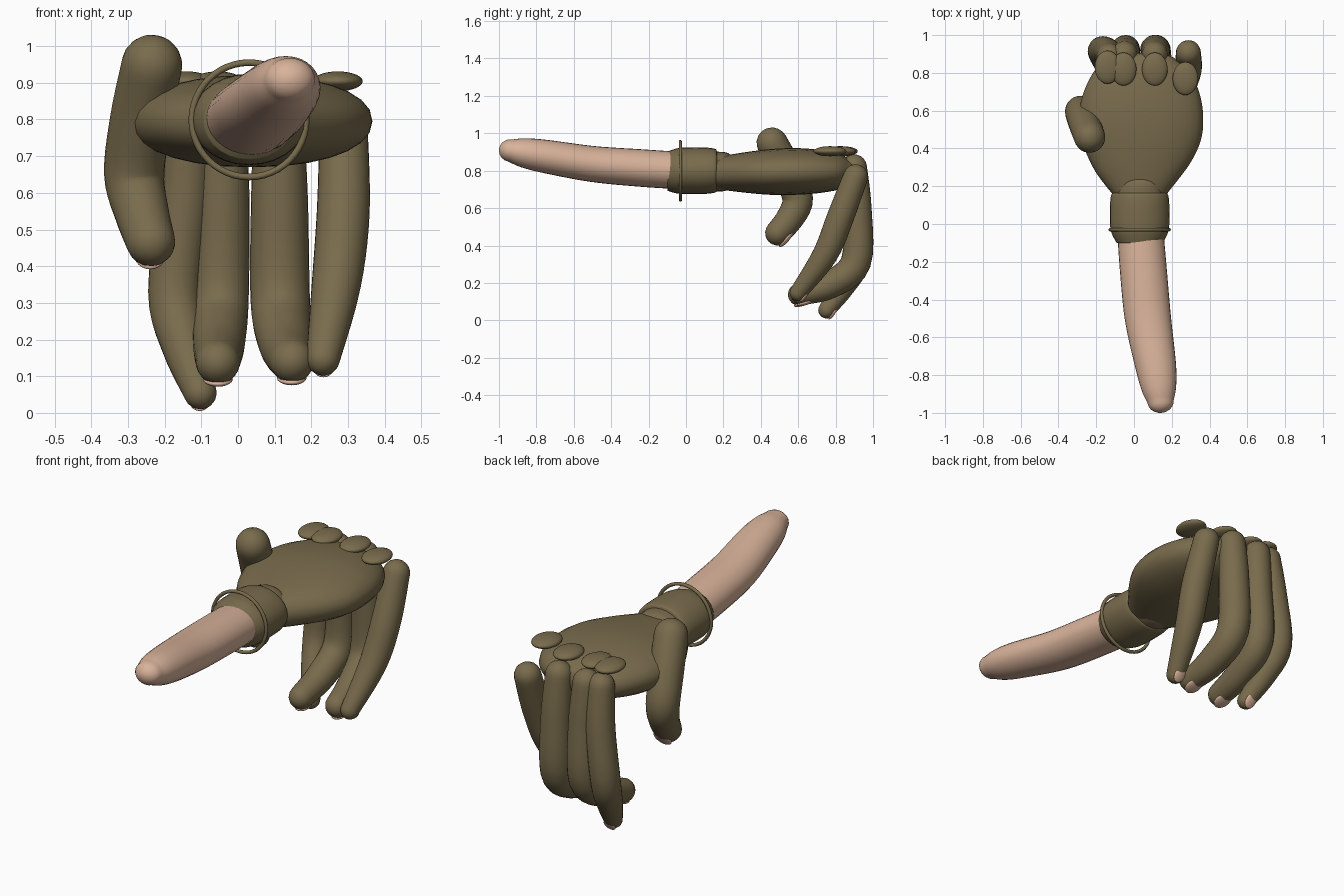
import bpy, bmesh, math
from mathutils import Vector

if "Cube" in bpy.data.objects:
    bpy.data.objects.remove(bpy.data.objects["Cube"], do_unlink=True)


def material(name, rgb):
    m = bpy.data.materials.new(name)
    m.use_nodes = True
    m.diffuse_color = (*rgb, 1)
    bsdf = m.node_tree.nodes["Principled BSDF"]
    bsdf.inputs["Base Color"].default_value = (*rgb, 1)
    bsdf.inputs["Roughness"].default_value = 0.8
    return m


OLIVE = material("olive glove", (0.19, 0.148, 0.073))
SKIN = material("pale skin", (0.69, 0.45, 0.325))


def finish(bm, name, mat):
    bmesh.ops.recalc_face_normals(bm, faces=bm.faces)
    mesh = bpy.data.meshes.new(name)
    bm.to_mesh(mesh)
    bm.free()
    mesh.materials.append(mat)
    mesh.polygons.foreach_set("use_smooth", [True] * len(mesh.polygons))
    ob = bpy.data.objects.new(name, mesh)
    bpy.context.collection.objects.link(ob)
    return ob


def spline(keys, steps=5):
    """Catmull-Rom samples through keys of any dimension."""
    k = [keys[0], *keys, keys[-1]]
    out = []
    for i in range(1, len(k) - 2):
        for s in range(steps):
            t = s / steps
            out.append([0.5 * (2 * b + (c - a) * t + (2 * a - 5 * b + 4 * c - d) * t * t
                        + (3 * b - a - 3 * c + d) * t ** 3)
                        for a, b, c, d in zip(*k[i - 1:i + 3])])
    return out + [list(keys[-1])]


def loft(name, mat, keys, caps=(1, 1), fullness=1.0, seg=28):
    """Skin ovals (x, y, z, width radius, depth radius) along a path, with domed ends."""
    rows = spline([k if len(k) == 5 else (*k, k[3]) for k in keys])
    pts = [Vector(r[:3]) for r in rows]
    rings = []
    for i, r in enumerate(rows):
        tan = (pts[min(i + 1, len(pts) - 1)] - pts[max(i - 1, 0)]).normalized()
        rings.append((pts[i], tan, r[3], r[4]))

    def dome(ring, sign, amount):
        p, tan, a, b = ring
        angles = [math.radians(d) for d in (18, 36, 54, 72, 85)]
        return [(p + tan * sign * min(a, b) * amount * math.sin(t), tan,
                 a * math.cos(t), b * math.cos(t)) for t in angles]

    def bulge(v):
        return math.copysign(abs(v) ** fullness, v)

    start = dome(rings[0], -1, caps[0])[::-1] if caps[0] else []
    end = dome(rings[-1], 1, caps[1]) if caps[1] else []
    bm = bmesh.new()
    loops = []
    for p, tan, a, b in start + rings + end:
        side = (Vector((1, 0, 0)) - tan * tan.x).normalized()
        up = tan.cross(side)
        loops.append([bm.verts.new(p + side * a * bulge(math.cos(t)) + up * b * bulge(math.sin(t)))
                      for t in (2 * math.pi * j / seg for j in range(seg))])
    for u, v in zip(loops, loops[1:]):
        for j in range(seg):
            n = (j + 1) % seg
            bm.faces.new((u[j], u[n], v[n], v[j]))
    bm.faces.new(loops[0])
    bm.faces.new(loops[-1])
    return finish(bm, name, mat)


def ellipsoid(name, mat, loc, size, tilt=0):
    bm = bmesh.new()
    bmesh.ops.create_uvsphere(bm, u_segments=24, v_segments=14, radius=1)
    ob = finish(bm, name, mat)
    ob.location, ob.scale, ob.rotation_euler.x = loc, size, tilt
    return ob


# Bare forearm
loft("forearm", SKIN, [(0.032, -0.02, 0.80, 0.122, 0.1), (0.05, -0.25, 0.815, 0.124, 0.1),
                       (0.074, -0.5, 0.836, 0.122, 0.096), (0.115, -0.75, 0.876, 0.108, 0.089),
                       (0.132, -0.87, 0.896, 0.092, 0.078), (0.141, -0.94, 0.908, 0.07, 0.06)],
     caps=(0, 1))

# Glove cuff, wrist and palm
loft("cuff", OLIVE, [(0.03, -0.1, 0.797, 0.122, 0.105), (0.03, -0.05, 0.798, 0.148, 0.12),
                     (0.03, 0.0, 0.8, 0.157, 0.124), (0.03, 0.1, 0.8, 0.157, 0.124),
                     (0.03, 0.155, 0.8, 0.15, 0.117), (0.03, 0.165, 0.8, 0.135, 0.105)], caps=(0, 0))
loft("wrist", OLIVE, [(0.03, 0.1, 0.797, 0.14, 0.108), (0.03, 0.2, 0.795, 0.125, 0.105)], caps=(0, 0.7))
loft("palm", OLIVE, [(0.03, 0.16, 0.787, 0.145, 0.085), (0.03, 0.3, 0.79, 0.25, 0.106),
                     (0.035, 0.45, 0.793, 0.318, 0.122), (0.038, 0.58, 0.796, 0.328, 0.125),
                     (0.04, 0.7, 0.796, 0.305, 0.117), (0.04, 0.81, 0.795, 0.25, 0.098),
                     (0.04, 0.87, 0.793, 0.18, 0.07)], caps=(0.3, 0.5), fullness=0.92)

# Thin bracelet ring around the cuff
bpy.ops.mesh.primitive_torus_add(location=(0.03, -0.03, 0.799), rotation=(math.pi / 2, 0, 0),
                                 major_radius=0.156, minor_radius=0.009,
                                 major_segments=48, minor_segments=10)
bracelet = bpy.context.object
bracelet.name = "bracelet"
bracelet.data.materials.append(OLIVE)
bpy.ops.object.shade_smooth()

# Thumb and drooping fingers
digits = {
    "thumb": [(-0.235, 0.46, 0.948, 0.083), (-0.265, 0.54, 0.8, 0.084), (-0.283, 0.597, 0.65, 0.082),
              (-0.262, 0.555, 0.545, 0.074), (-0.238, 0.49, 0.467, 0.067)],
    "index_finger": [(-0.13, 0.89, 0.82, 0.065), (-0.143, 0.915, 0.6, 0.071), (-0.173, 0.915, 0.33, 0.072),
                     (-0.145, 0.84, 0.18, 0.062), (-0.103, 0.752, 0.055, 0.045)],
    "middle_finger": [(-0.05, 0.9, 0.82, 0.067), (-0.042, 0.915, 0.6, 0.073), (-0.047, 0.913, 0.31, 0.076),
                      (-0.052, 0.77, 0.19, 0.071), (-0.055, 0.605, 0.138, 0.06)],
    "ring_finger": [(0.11, 0.9, 0.82, 0.067), (0.113, 0.915, 0.6, 0.077), (0.115, 0.908, 0.31, 0.081),
                    (0.13, 0.77, 0.19, 0.074), (0.147, 0.62, 0.142, 0.06)],
    "little_finger": [(0.288, 0.907, 0.768, 0.066), (0.287, 0.825, 0.55, 0.072), (0.268, 0.743, 0.35, 0.067),
                      (0.232, 0.6, 0.148, 0.046)],
}
for name, keys in digits.items():
    loft(name, OLIVE, keys)
    # Nail on the outer side of each tip
    tip, prev = Vector(keys[-1][:3]), Vector(keys[-2][:3])
    tan = (tip - prev).normalized()
    r = keys[-1][3]
    outer = Vector((0, tan.z, -tan.y)).normalized()
    if outer.z > 0:
        outer = -outer
    ellipsoid(name + "_nail", SKIN, tip + outer * r * 0.83 - tan * r * 0.1,
              (r * 0.68, r * 0.85, r * 0.25), math.atan2(tan.z, tan.y))

# Flat oval knuckle pads
for i, (x, y) in enumerate([(-0.14, 0.83), (-0.055, 0.82), (0.11, 0.82), (0.272, 0.77)]):
    ellipsoid(f"knuckle_{i + 1}", OLIVE, (x, y, 0.904), (0.068, 0.088, 0.027))
